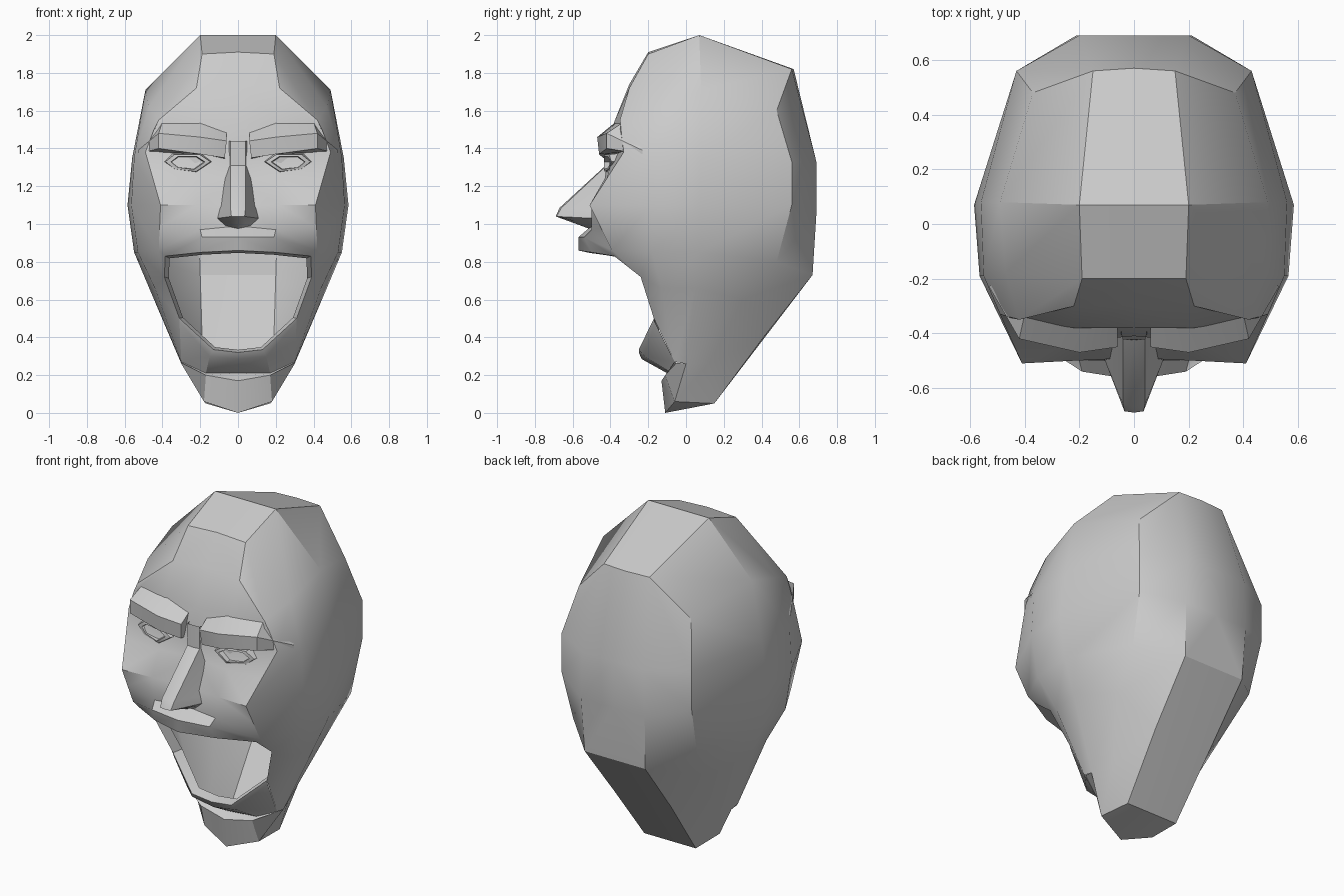
import bpy, bmesh, math


def patch(bm, rows):
    """Quads between neighbouring profiles with equal point counts."""
    vs = [[bm.verts.new(p) for p in r] for r in rows]
    for a, b in zip(vs, vs[1:]):
        for i in range(len(a) - 1):
            bm.faces.new((a[i], a[i + 1], b[i + 1], b[i]))
    return vs


def finish(bm, name, merge=0.004):
    """Weld, orient, mirror across x and shade."""
    bmesh.ops.remove_doubles(bm, verts=bm.verts, dist=merge)
    bmesh.ops.recalc_face_normals(bm, faces=bm.faces)
    me = bpy.data.meshes.new(name)
    bm.to_mesh(me)
    bm.free()
    ob = bpy.data.objects.new(name, me)
    bpy.context.collection.objects.link(ob)
    bpy.ops.object.select_all(action='DESELECT')
    ob.select_set(True)
    bpy.context.view_layer.objects.active = ob
    m = ob.modifiers.new("mirror", 'MIRROR')
    m.use_clip = True
    bpy.ops.object.modifier_apply(modifier="mirror")
    bpy.ops.object.shade_smooth_by_angle(angle=math.radians(33))
    return ob


head = bmesh.new()

# crown, back to front, each profile from centre to side
patch(head, [
    [(0, .57, 1.82), (.15, .56, 1.82), (.37, .48, 1.60)],
    [(0, .07, 2.0), (.20, .07, 2.0), (.49, .08, 1.71)],
    [(0, -.20, 1.91), (.19, -.20, 1.90), (.47, -.18, 1.62)],
    [(0, -.30, 1.74), (.22, -.30, 1.72), (.42, -.35, 1.55)],
])

# skull and jaw sides, vertical profiles from back centre to face edge
patch(head, [
    [(0, .57, 1.82), (0, .69, 1.33), (0, .69, 1.05), (0, .67, .73), (0, .41, .39), (0, .15, .05)],
    [(.15, .56, 1.82), (.20, .69, 1.33), (.21, .69, 1.05), (.20, .67, .73), (.19, .41, .40), (.17, .15, .05)],
    [(.37, .48, 1.60), (.43, .56, 1.33), (.43, .56, 1.10), (.41, .48, .80), (.37, .30, .60), (.25, .12, .26)],
    [(.49, .08, 1.71), (.56, .08, 1.35), (.585, .07, 1.10), (.55, .07, .85), (.47, .05, .66), (.30, 0, .26)],
    [(.47, -.18, 1.62), (.55, -.19, 1.35), (.565, -.19, 1.10), (.53, -.18, .85), (.44, -.13, .66), (.30, -.06, .27)],
    [(.42, -.35, 1.55), (.49, -.33, 1.38), (.41, -.51, 1.10), (.42, -.39, .86), (.39, -.24, .72), (.31, -.17, .50)],
])

# face, forehead down to upper lip
patch(head, [
    [(0, -.30, 1.74), (.22, -.30, 1.72), (.42, -.35, 1.55)],
    [(0, -.38, 1.53), (.22, -.38, 1.54), (.445, -.345, 1.50)],
    [(0, -.41, 1.38), (.22, -.38, 1.38), (.49, -.33, 1.38)],
    [(0, -.40, 1.24), (.22, -.43, 1.24), (.45, -.42, 1.24)],
    [(0, -.49, 1.10), (.22, -.50, 1.10), (.41, -.51, 1.10)],
    [(0, -.50, .99), (.20, -.50, .97), (.415, -.45, .98)],
    [(0, -.57, .93), (.19, -.54, .93), (.42, -.39, .86)],
    [(0, -.57, .86), (.20, -.50, .85), (.385, -.38, .83)],
])

# lower lip, recess and chin
patch(head, [
    [(0, -.25, .32), (.13, -.25, .335), (.31, -.17, .50)],
    [(0, -.235, .285), (.15, -.22, .30), (.31, -.165, .48)],
    [(0, -.10, .21), (.17, -.07, .21), (.30, -.06, .27)],
    [(0, -.13, .17), (.17, -.11, .20), (.30, -.05, .265)],
    [(0, -.11, 0), (.18, -.06, .06), (.30, 0, .26)],
    [(0, .15, .05), (.17, .15, .05), (.25, .12, .26)],
])

# mouth rim folding inwards around the open mouth
rim = [(0, -.57, .86), (.20, -.50, .85), (.385, -.38, .83), (.39, -.24, .72),
       (.31, -.17, .50), (.13, -.25, .335), (0, -.25, .32)]
patch(head, [rim, [(x * .94, y + .06, .6 + (z - .6) * .95) for x, y, z in rim]])
bm = head.faces.new([v for v in [head.verts.new(p) for p in
                                 ((.42, -.39, .86), (.385, -.38, .83), (.39, -.24, .72))]])
finish(head, "head")

# nose, bridge to nostrils
nose = bmesh.new()
patch(nose, [
    [(0, -.42, 1.44), (.04, -.42, 1.44), (.05, -.38, 1.44)],
    [(0, -.425, 1.31), (.04, -.42, 1.31), (.06, -.37, 1.30)],
    [(0, -.67, 1.085), (.04, -.66, 1.085), (.10, -.49, 1.07)],
    [(0, -.69, 1.04), (.035, -.685, 1.04), (.11, -.49, 1.03)],
    [(0, -.58, 1.00), (.04, -.57, 1.01), (.09, -.49, 1.01)],
    [(0, -.50, .97), (.03, -.50, .98), (.07, -.49, .99)],
])
finish(nose, "nose")

# brows, sections from nose outwards
brow = bmesh.new()
sections = [
    [(.06, -.37, 1.49), (.06, -.45, 1.44), (.07, -.44, 1.35), (.07, -.37, 1.34)],
    [(.20, -.36, 1.55), (.20, -.47, 1.46), (.20, -.46, 1.37), (.20, -.36, 1.37)],
    [(.40, -.33, 1.54), (.42, -.42, 1.48), (.42, -.42, 1.40), (.42, -.33, 1.38)],
    [(.52, -.22, 1.40), (.53, -.23, 1.39), (.53, -.23, 1.37), (.52, -.22, 1.36)],
]
v = patch(brow, [s + s[:1] for s in sections])
brow.faces.new(v[0][:4])
finish(brow, "brows")

# eyes, lid ridge then sunken slit
eye = bmesh.new()
outline = [(.14, 1.33), (.20, 1.37), (.34, 1.37), (.39, 1.33), (.34, 1.29), (.22, 1.275)]
loops = []
for scale, y in ((1.08, -.38), (.95, -.43), (.72, -.435), (.66, -.40)):
    ring = [(.265 + (x - .265) * scale, y + .25 * max(0, x - .25), 1.325 + (z - 1.325) * scale)
            for x, z in outline]
    loops.append(ring + ring[:1])
v = patch(eye, loops)
eye.faces.new(v[-1][:6])
finish(eye, "eyes")
